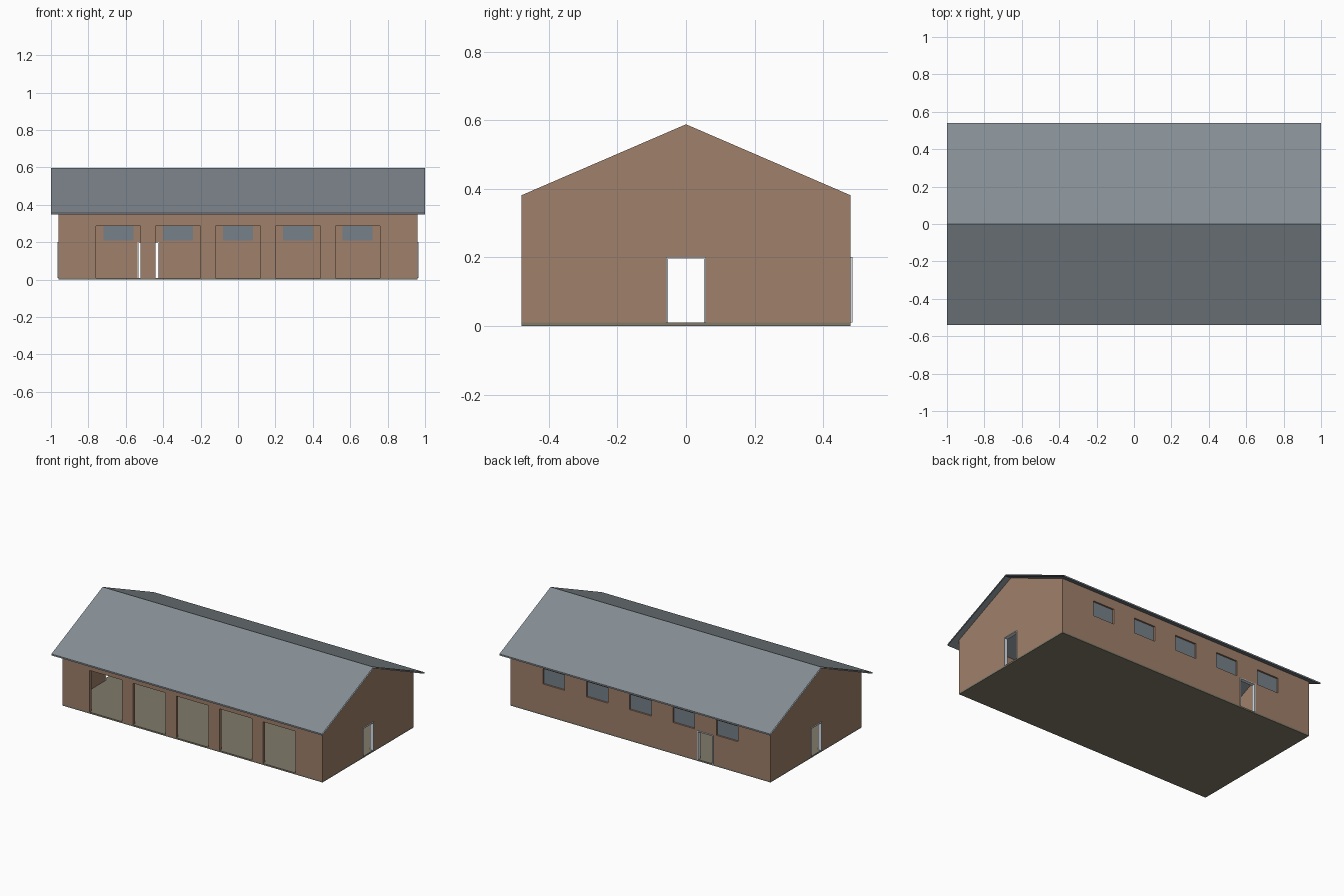
import bpy
import bmesh

cube = bpy.data.objects.get("Cube")
if cube:
    bpy.data.objects.remove(cube, do_unlink=True)

# Main dimensions
HALF_X, HALF_Y = 0.96, 0.48
FLOOR, EAVE, RIDGE = 0.01, 0.381, 0.588
WALL = 0.02
BAYS = [0.32 * i for i in range(-2, 3)]
DOOR_X = -0.48


def material(name, rgb):
    m = bpy.data.materials.new(name)
    m.use_nodes = True
    m.diffuse_color = (*rgb, 1)
    m.node_tree.nodes["Principled BSDF"].inputs["Base Color"].default_value = (*rgb, 1)
    return m


brick = material("brown wall", (0.35, 0.215, 0.145))
slate = material("grey roof", (0.235, 0.27, 0.295))
concrete = material("concrete", (0.215, 0.195, 0.142))
white = material("white frame", (0.72, 0.75, 0.78))
glass = material("window glass", (0.18, 0.22, 0.25))


def add_box(bm, low, high):
    verts = bmesh.ops.create_cube(bm, size=1)["verts"]
    for v in verts:
        v.co = [high[i] if v.co[i] > 0 else low[i] for i in range(3)]


def finish(bm, name, mat):
    bmesh.ops.recalc_face_normals(bm, faces=bm.faces)
    mesh = bpy.data.meshes.new(name)
    bm.to_mesh(mesh)
    bm.free()
    ob = bpy.data.objects.new(name, mesh)
    bpy.context.collection.objects.link(ob)
    if mat:
        mesh.materials.append(mat)
    return ob


def boxes(name, mat, pairs):
    bm = bmesh.new()
    for low, high in pairs:
        add_box(bm, low, high)
    return finish(bm, name, mat)


def extrude_profile(name, mat, profile, half, caps):
    """Sweep a closed y-z profile along x."""
    bm = bmesh.new()
    ends = [[bm.verts.new((x, y, z)) for y, z in profile] for x in (-half, half)]
    n = len(profile)
    for i in range(n):
        j = (i + 1) % n
        bm.faces.new((ends[0][i], ends[0][j], ends[1][j], ends[1][i]))
    if caps:
        for ring in ends:
            bm.faces.new(ring)
    return finish(bm, name, mat)


def cut(ob, cutter):
    cutter.hide_render = True
    mod = ob.modifiers.new("cut", "BOOLEAN")
    mod.operation = "DIFFERENCE"
    mod.solver = "EXACT"
    mod.object = cutter
    bpy.context.view_layer.objects.active = ob
    bpy.ops.object.modifier_apply(modifier=mod.name)
    bpy.data.objects.remove(cutter, do_unlink=True)


# Floor slab
boxes("floor_slab", concrete, [((-HALF_X, -HALF_Y, 0), (HALF_X, HALF_Y, FLOOR))])

# Walls with gable ends, hollowed and then pierced
walls = extrude_profile("walls", brick, [
    (-HALF_Y, FLOOR), (HALF_Y, FLOOR), (HALF_Y, EAVE), (0, RIDGE), (-HALF_Y, EAVE)],
    HALF_X, True)
ix, iy = HALF_X - WALL, HALF_Y - WALL
cut(walls, boxes("room_cutter", None, [((-ix, -iy, -1), (ix, iy, 1))]))

DOOR_HALF, DOOR_TOP = 0.058, 0.202
openings = []
for x in BAYS:
    openings.append(((x - 0.12, -0.6, -0.1), (x + 0.12, -0.4, 0.288)))
    openings.append(((x - 0.08, 0.4, 0.208), (x + 0.08, 0.6, 0.31)))
openings.append(((DOOR_X - DOOR_HALF, 0.4, -0.1), (DOOR_X + DOOR_HALF, 0.6, DOOR_TOP)))
for side in (-1, 1):
    a, b = sorted((side * 0.9, side * 1.1))
    openings.append(((a, -DOOR_HALF, -0.1), (b, DOOR_HALF, DOOR_TOP)))
cut(walls, boxes("opening_cutter", None, openings))

# Recessed back windows
for i, x in enumerate(BAYS):
    boxes(f"back_window_{i + 1}", glass,
          [((x - 0.08, 0.463, 0.208), (x + 0.08, 0.469, 0.31))])


# Door frames: two jambs and a head, slightly proud of the wall
def door_frame(name, centre, side, along_x):
    wall = HALF_Y if along_x else HALF_X
    d0, d1 = sorted((side * (wall - WALL), side * (wall + 0.005)))
    t = 0.0055
    parts = [(-DOOR_HALF, -DOOR_HALF + t, FLOOR, DOOR_TOP),
             (DOOR_HALF - t, DOOR_HALF, FLOOR, DOOR_TOP),
             (-DOOR_HALF + t, DOOR_HALF - t, DOOR_TOP - t, DOOR_TOP)]
    pairs = []
    for a, b, low, high in parts:
        if along_x:
            pairs.append(((centre + a, d0, low), (centre + b, d1, high)))
        else:
            pairs.append(((d0, centre + a, low), (d1, centre + b, high)))
    boxes(name, white, pairs)


door_frame("back_door_frame", DOOR_X, 1, True)
door_frame("left_door_frame", 0, 1, False)
door_frame("right_door_frame", 0, -1, False)

# Overhanging pitched roof, a thin folded sheet open at the ends
extrude_profile("roof", slate, [
    (-0.54, 0.347), (0, 0.588), (0.54, 0.347),
    (0.54, 0.357), (0, 0.598), (-0.54, 0.357)], 1.0, False)
